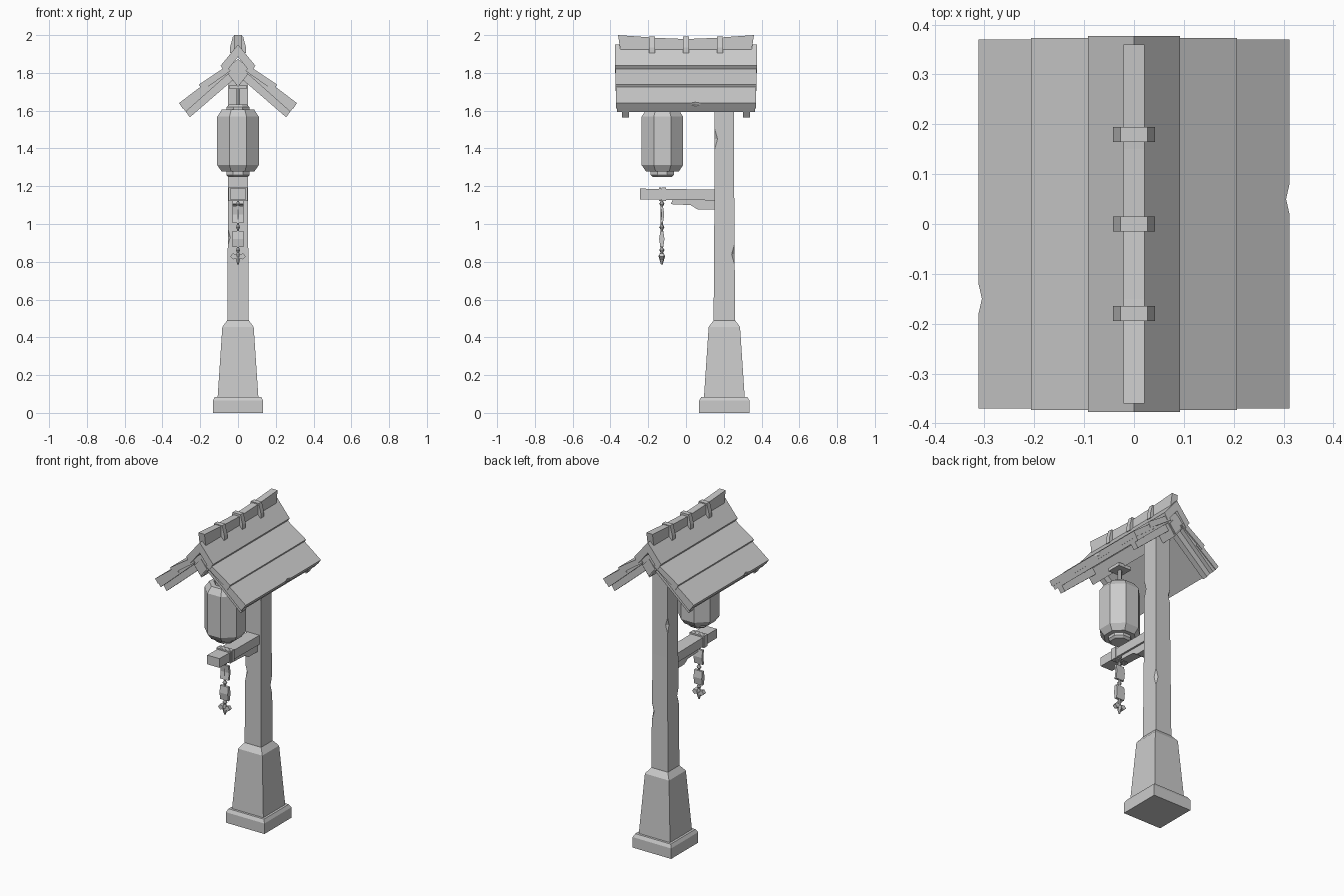
import bpy, bmesh, math
from mathutils import Vector, Matrix

cube = bpy.data.objects.get("Cube")
if cube:
    bpy.data.objects.remove(cube, do_unlink=True)

grey = bpy.data.materials.new("plain grey")
grey.use_nodes = True
COLOUR = (0.6, 0.6, 0.6, 1)
grey.diffuse_color = COLOUR
grey.node_tree.nodes["Principled BSDF"].inputs["Base Color"].default_value = COLOUR


def finish(name, bm):
    bmesh.ops.recalc_face_normals(bm, faces=bm.faces)
    mesh = bpy.data.meshes.new(name)
    bm.to_mesh(mesh)
    bm.free()
    mesh.materials.append(grey)
    obj = bpy.data.objects.new(name, mesh)
    bpy.context.collection.objects.link(obj)
    return obj


def prism(name, points, start, end, axis="y"):
    """Extrude a profile: (x, z) points along y, or (y, z) points along x."""
    bm = bmesh.new()
    place = (lambda p, d: (p[0], d, p[1])) if axis == "y" else (lambda p, d: (d, p[0], p[1]))
    face = bm.faces.new([bm.verts.new(place(p, start)) for p in points])
    new = bmesh.ops.extrude_face_region(bm, geom=[face])["geom"]
    shift = Vector(place((0, 0), end - start))
    bmesh.ops.translate(bm, vec=shift, verts=[g for g in new if isinstance(g, bmesh.types.BMVert)])
    return finish(name, bm)


def box(name, lo, hi):
    return prism(name, [(lo[0], lo[2]), (hi[0], lo[2]), (hi[0], hi[2]), (lo[0], hi[2])], lo[1], hi[1])


def stack(name, y, rings, sides=4):
    """Loft flat-sided rings of (half width, z), with flats facing the axes."""
    bm = bmesh.new()
    loops = []
    for half, z in rings:
        r = half / math.cos(math.pi / sides)
        angles = [(i + 0.5) * math.tau / sides for i in range(sides)]
        loops.append([bm.verts.new((r * math.cos(a), y + r * math.sin(a), z)) for a in angles])
    for low, high in zip(loops, loops[1:]):
        for i in range(sides):
            j = (i + 1) % sides
            bm.faces.new((low[i], low[j], high[j], high[i]))
    bm.faces.new(loops[0])
    bm.faces.new(loops[-1])
    return finish(name, bm)


def nick(obj, centre, size):
    """Cut a small diamond-shaped chip out of a part."""
    bm = bmesh.new()
    for axis in range(3):
        for s in (-1, 1):
            p = Vector(centre)
            p[axis] += s * size[axis]
            bm.verts.new(p)
    bmesh.ops.convex_hull(bm, input=bm.verts[:])
    cutter = finish("chip_cutter", bm)
    cutter.hide_render = True
    mod = obj.modifiers.new("chip", "BOOLEAN")
    mod.operation = "DIFFERENCE"
    mod.solver = "EXACT"
    mod.object = cutter
    bpy.context.view_layer.update()
    graph = bpy.context.evaluated_depsgraph_get()
    obj.data = bpy.data.meshes.new_from_object(obj.evaluated_get(graph))
    obj.modifiers.clear()
    bpy.data.objects.remove(cutter, do_unlink=True)


# Post with stepped foot
POST_Y = 0.203
stack("foot_plinth", POST_Y, [(0.133, 0), (0.133, 0.065), (0.122, 0.085)])
stack("foot_taper", POST_Y, [(0.108, 0.08), (0.083, 0.455), (0.057, 0.49)])
post = stack("post", POST_Y, [(0.057, 0.48), (0.052, 1.2), (0.052, 1.82)])
for x, y, z in ((-0.06, 0.15, 0.93), (0.058, 0.258, 0.84), (0.055, 0.15, 1.45), (-0.055, 0.258, 1.4)):
    nick(post, (x, y, z), (0.02, 0.02, 0.07))

# Roof: three stepped planks, a lining board and end rafters on each slope
PLANKS = [
    ("upper", [(0, 1.95), (0.092, 1.838), (0.068, 1.80), (0, 1.885)], 0.377),
    ("middle", [(0.06, 1.836), (0.207, 1.738), (0.19, 1.705), (0.04, 1.81)], 0.373),
    ("lower", [(0.17, 1.748), (0.312, 1.64), (0.293, 1.612), (0.15, 1.72)], 0.37),
]
for side, s in (("left", 1), ("right", -1)):
    for level, points, half in PLANKS:
        plank = prism(f"{level}_roof_plank_{side}", [(s * x, z) for x, z in points], -half, half)
        if level == "lower":
            nick(plank, (s * 0.312, 0.05 * s - 0.05 * (1 - s), 1.63), (0.014, 0.045, 0.03))
    lining = [(0, 1.875), (0.293, 1.617), (0.277, 1.594), (0, 1.84)]
    prism(f"roof_lining_{side}", [(s * x, z) for x, z in lining], -0.365, 0.365)
    rafter = [(0, 1.845), (0.28, 1.6), (0.255, 1.565), (0, 1.785)]
    for end, y in (("front", -0.32), ("back", 0.32)):
        prism(f"{end}_rafter_{side}", [(s * x, z) for x, z in rafter], y - 0.018, y + 0.018)

# Diamond ridge beam with bevelled ends
def diamond(r):
    return [(r * 0.78, 1.792), (0, 1.792 + r), (-r * 0.78, 1.792), (0, 1.792 - r)]

prism("ridge_beam", diamond(0.066), -0.36, 0.36)
prism("ridge_beam_end", diamond(0.055), -0.367, 0.367)

# Sagging ridge cap held by three clamps
prism("ridge_cap", [(-0.36, 2.0), (-0.15, 1.985), (0, 1.979), (0.15, 1.985), (0.36, 2.0),
                    (0.347, 1.92), (-0.347, 1.92)], -0.021, 0.021, "x")
for i, y in enumerate((-0.18, 0, 0.18)):
    clamp = [(-0.042, 1.905), (0.042, 1.905), (0.042, 1.935), (0.027, 1.993), (-0.027, 1.993), (-0.042, 1.935)]
    prism(f"ridge_clamp_{i + 1}", clamp, y - 0.015, y + 0.015)

# Hanging octagonal lantern
LAMP_Y = -0.125
stack("lantern_body", LAMP_Y, [(0.086, 1.277), (0.11, 1.312), (0.11, 1.568), (0.086, 1.605)], 8)
stack("lantern_bottom_cap", LAMP_Y, [(0.05, 1.248), (0.062, 1.26), (0.062, 1.28)], 8)
stack("lantern_top_cap", LAMP_Y, [(0.06, 1.6), (0.06, 1.62), (0.048, 1.632)], 8)
stack("lantern_rod", LAMP_Y, [(0.01, 1.625), (0.01, 1.76)], 6)
stack("lantern_hanger_plate", LAMP_Y, [(0.045, 1.715), (0.045, 1.735)])

# Arm, stepped bracket and rope binding
prism("arm", [(-0.243, 1.13), (-0.243, 1.187), (0.16, 1.182), (0.16, 1.125)], -0.042, 0.042, "x")
prism("arm_bracket", [(-0.08, 1.105), (-0.07, 1.13), (0.16, 1.13), (0.16, 1.078), (0.06, 1.078), (0.025, 1.1)],
      -0.03, 0.03, "x")
for i, y in enumerate((-0.138, -0.125, -0.112)):
    box(f"rope_turn_{i + 1}", (-0.049, y - 0.006, 1.121), (0.049, y + 0.006, 1.194))

# Hanging chime: cord, knots, two tags and a small star
CORD_Y = -0.128
stack("chime_cord", CORD_Y, [(0.005, 0.8), (0.005, 1.13)], 6)
for i, z in enumerate((1.107, 0.983, 0.862)):
    stack(f"chime_knot_{i + 1}", CORD_Y, [(0.006, z - 0.012), (0.012, z), (0.006, z + 0.012)], 6)
upper_tag = [(-0.008, 1.005), (0.006, 1.005), (0.013, 1.05), (0.006, 1.095), (-0.008, 1.095), (-0.001, 1.05)]
prism("upper_chime_tag", [(CORD_Y + y, z) for y, z in upper_tag], -0.029, 0.029, "x")
lower_tag = [(-0.008, 0.877), (0.008, 0.877), (0.014, 0.92), (0.008, 0.963), (-0.008, 0.963), (-0.014, 0.92)]
prism("lower_chime_tag", [(CORD_Y + y, z) for y, z in lower_tag], -0.028, 0.028, "x")
stack("star_core", CORD_Y, [(0.004, 0.785), (0.009, 0.805), (0.015, 0.83), (0.006, 0.85)], 6)
for side, s in (("left", 1), ("right", -1)):
    petal = [(0, 0.824), (s * 0.025, 0.813), (s * 0.04, 0.828), (s * 0.028, 0.845), (0, 0.836)]
    prism(f"star_petal_{side}", petal, CORD_Y - 0.011, CORD_Y + 0.011)
